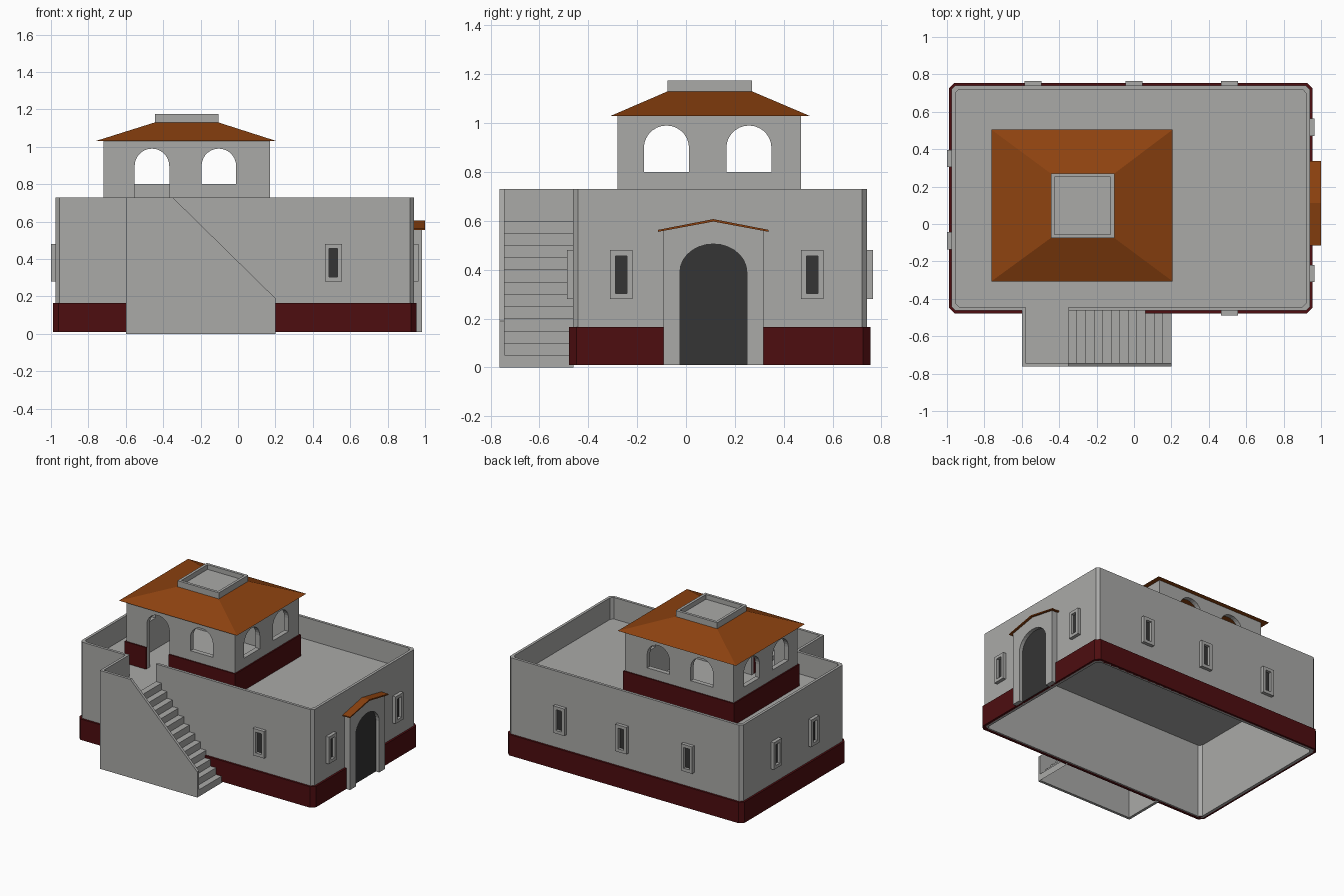
import bpy, bmesh, math
from mathutils import Matrix, Vector

if "Cube" in bpy.data.objects:
    bpy.data.objects.remove(bpy.data.objects["Cube"])


def material(name, rgb):
    m = bpy.data.materials.new(name)
    m.use_nodes = True
    m.diffuse_color = (*rgb, 1)
    m.node_tree.nodes["Principled BSDF"].inputs["Base Color"].default_value = (*rgb, 1)
    return m


PLASTER = material("grey plaster", (0.40, 0.40, 0.39))
RED = material("dark red paint", (0.075, 0.004, 0.005))
TILE = material("brown roof tile", (0.27, 0.055, 0.005))
DARK = material("dark opening", (0.035, 0.035, 0.035))
UP = Vector((0, 0, 1))


def finish(name, bm, mat, matrix=None):
    bmesh.ops.recalc_face_normals(bm, faces=bm.faces)
    if matrix:
        bm.transform(matrix)
    me = bpy.data.meshes.new(name)
    bm.to_mesh(me)
    bm.free()
    me.materials.append(mat)
    ob = bpy.data.objects.new(name, me)
    bpy.context.collection.objects.link(ob)
    return ob


def facing(normal, origin):
    """Local x runs sideways, local y up, local z along the normal."""
    n = Vector(normal)
    rows = Matrix((UP.cross(n), UP, n)).transposed()
    return Matrix.Translation(origin) @ rows.to_4x4()


def prism(name, pts, a, b, mat, matrix=None):
    bm = bmesh.new()
    face = bm.faces.new([bm.verts.new((x, y, a)) for x, y in pts])
    new = bmesh.ops.extrude_face_region(bm, geom=[face])["geom"]
    bmesh.ops.translate(bm, vec=(0, 0, b - a), verts=[v for v in new if isinstance(v, bmesh.types.BMVert)])
    return finish(name, bm, mat, matrix)


def outline(x0, x1, y0, y1, c=0):
    if not c:
        return [(x0, y0), (x1, y0), (x1, y1), (x0, y1)]
    return [(x0 + c, y0), (x1 - c, y0), (x1, y0 + c), (x1, y1 - c),
            (x1 - c, y1), (x0 + c, y1), (x0, y1 - c), (x0, y0 + c)]


def box(name, x0, x1, y0, y1, z0, z1, mat):
    return prism(name, outline(x0, x1, y0, y1), z0, z1, mat)


def ring(name, x0, x1, y0, y1, a, b, t, mat, c=0, matrix=None):
    """Hollow frame of wall thickness t, with optional cut corners."""
    bm = bmesh.new()
    loops = []
    for d in (0, t):
        pts = outline(x0 + d, x1 - d, y0 + d, y1 - d, c)
        loops.append([[bm.verts.new((x, y, z)) for x, y in pts] for z in (a, b)])
    (o0, o1), (i0, i1) = loops
    n = len(o0)
    for p, q in ((o0, o1), (i1, i0), (i0, o0), (o1, i1)):
        for k in range(n):
            j = (k + 1) % n
            bm.faces.new((p[k], p[j], q[j], q[k]))
    return finish(name, bm, mat, matrix)


def arch(half, bottom, spring, rise, steps=14):
    pts = [(-half, bottom), (half, bottom)]
    for k in range(steps + 1):
        t = math.pi * k / steps
        pts.append((half * math.cos(t), spring + rise * math.sin(t)))
    return pts


def cut(ob, cutters):
    for c in cutters:
        mod = ob.modifiers.new("opening", 'BOOLEAN')
        mod.operation, mod.solver, mod.object = 'DIFFERENCE', 'EXACT', c
    bpy.context.view_layer.update()
    dg = bpy.context.evaluated_depsgraph_get()
    me = bpy.data.meshes.new_from_object(ob.evaluated_get(dg))
    ob.modifiers.clear()
    ob.data = me


def discard(cutters):
    for c in cutters:
        bpy.data.objects.remove(c)


FRONT, BACK, LEFT, RIGHT = (0, -1, 0), (0, 1, 0), (1, 0, 0), (-1, 0, 0)
DECK, TOP = 0.57, 0.73

# Main shell, open below, with a gap in the parapet at the landing
walls = ring("main_walls", -0.975, 0.94, -0.463, 0.74, 0.01, TOP, 0.02, PLASTER, 0.02)
gap = box("gap_cutter", -0.58, -0.35, -0.55, -0.40, DECK, 0.9, PLASTER)
cut(walls, [gap])
discard([gap])
ring("base_band", -0.99, 0.955, -0.478, 0.755, 0.01, 0.165, 0.025, RED, 0.03)
box("roof_deck", -0.965, 0.93, -0.45, 0.73, DECK - 0.01, DECK, PLASTER)

# Tower with arched openings on all sides
tower = ring("tower_walls", -0.72, 0.17, -0.28, 0.47, DECK, 1.035, 0.035, PLASTER)
band = ring("tower_band", -0.73, 0.18, -0.29, 0.48, DECK, TOP, 0.025, RED)
window = arch(0.0925, 0.8, 0.8975, 0.0925)
doorway = arch(0.0925, 0.5, 0.8975, 0.0925)
cutters = []
for x in (-0.46, -0.1025):
    cutters.append(prism("cutter", window, -0.1, 0.1, PLASTER, facing(BACK, (x, 0.47, 0))))
    cutters.append(prism("cutter", doorway if x < -0.3 else window, -0.1, 0.1, PLASTER,
                         facing(FRONT, (x, -0.28, 0))))
for y in (-0.08, 0.2575):
    for n, x in ((LEFT, 0.17), (RIGHT, -0.72)):
        cutters.append(prism("cutter", window, -0.1, 0.1, PLASTER, facing(n, (x, y, 0))))
cut(tower, cutters)
cut(band, cutters)
discard(cutters)

# Hipped tower roof and the open box on its top
bm = bmesh.new()
low = [bm.verts.new((x, y, 1.03)) for x, y in outline(-0.763, 0.207, -0.307, 0.505)]
high = [bm.verts.new((x, y, 1.13)) for x, y in outline(-0.445, -0.105, -0.075, 0.27)]
bm.faces.new(low)
bm.faces.new(high)
for k in range(4):
    j = (k + 1) % 4
    bm.faces.new((low[k], low[j], high[j], high[k]))
finish("tower_roof", bm, TILE)
ring("roof_box", -0.445, -0.105, -0.075, 0.27, 1.125, 1.175, 0.02, PLASTER)
box("roof_box_floor", -0.43, -0.12, -0.06, 0.255, 1.125, 1.14, PLASTER)

# Outer stair: side wall, end wall, landing and treads
prism("stair_side_wall", [(-0.6, 0), (0.2, 0), (0.2, 0.19), (-0.35, TOP), (-0.6, TOP)],
      0, 0.02, PLASTER, facing(FRONT, (0, -0.743, 0)))
box("stair_end_wall", -0.6, -0.58, -0.745, -0.46, 0, TOP, PLASTER)
box("stair_landing", -0.585, -0.345, -0.745, -0.443, DECK - 0.01, DECK, PLASTER)
bm = bmesh.new()
steps, rise = 12, 0.05
run = 0.55 / steps
path = []
for k in range(steps):
    x = 0.2 - k * run
    path += [(x, k * rise), (x, (k + 1) * rise)]
path += [(-0.35, steps * rise), (-0.35, DECK)]
rows = [[bm.verts.new((x, y, z)) for x, z in path] for y in (-0.745, -0.46)]
for k in range(len(path) - 1):
    bm.faces.new((rows[0][k], rows[0][k + 1], rows[1][k + 1], rows[1][k]))
finish("stair_treads", bm, PLASTER)

# Narrow windows: raised frame with a dark pane inside
places = [(FRONT, (0.51, -0.463)), (LEFT, (0.94, -0.265)), (LEFT, (0.94, 0.517)),
          (RIGHT, (-0.975, -0.09)), (RIGHT, (-0.975, 0.35))]
places += [(BACK, (x, 0.74)) for x in (-0.54, 0, 0.51)]
for n, (x, y) in places:
    m = facing(n, (x, y, 0.38))
    ring("window_frame", -0.046, 0.046, -0.1, 0.1, -0.005, 0.025, 0.023, PLASTER, 0, m)
    prism("window_pane", outline(-0.025, 0.025, -0.08, 0.08), -0.004, 0.004, DARK, m)

# Entrance: arched surround, dark door and small gabled hood
m = facing(LEFT, (0.94, 0.112, 0))
surround = prism("door_surround", [(-0.205, 0.01), (0.205, 0.01), (0.205, 0.56), (0, 0.6), (-0.205, 0.56)],
                 -0.005, 0.045, PLASTER, m)
opening = arch(0.137, -0.1, 0.39, 0.115)
cutter = prism("cutter", opening, -0.1, 0.1, PLASTER, m)
cut(surround, [cutter])
discard([cutter])
prism("door", arch(0.14, 0.01, 0.39, 0.118), 0.01, 0.018, DARK, m)
prism("door_hood", [(-0.226, 0.555), (0, 0.597), (0.226, 0.555), (0.226, 0.563), (0, 0.607), (-0.226, 0.563)],
      -0.005, 0.06, TILE, m)
